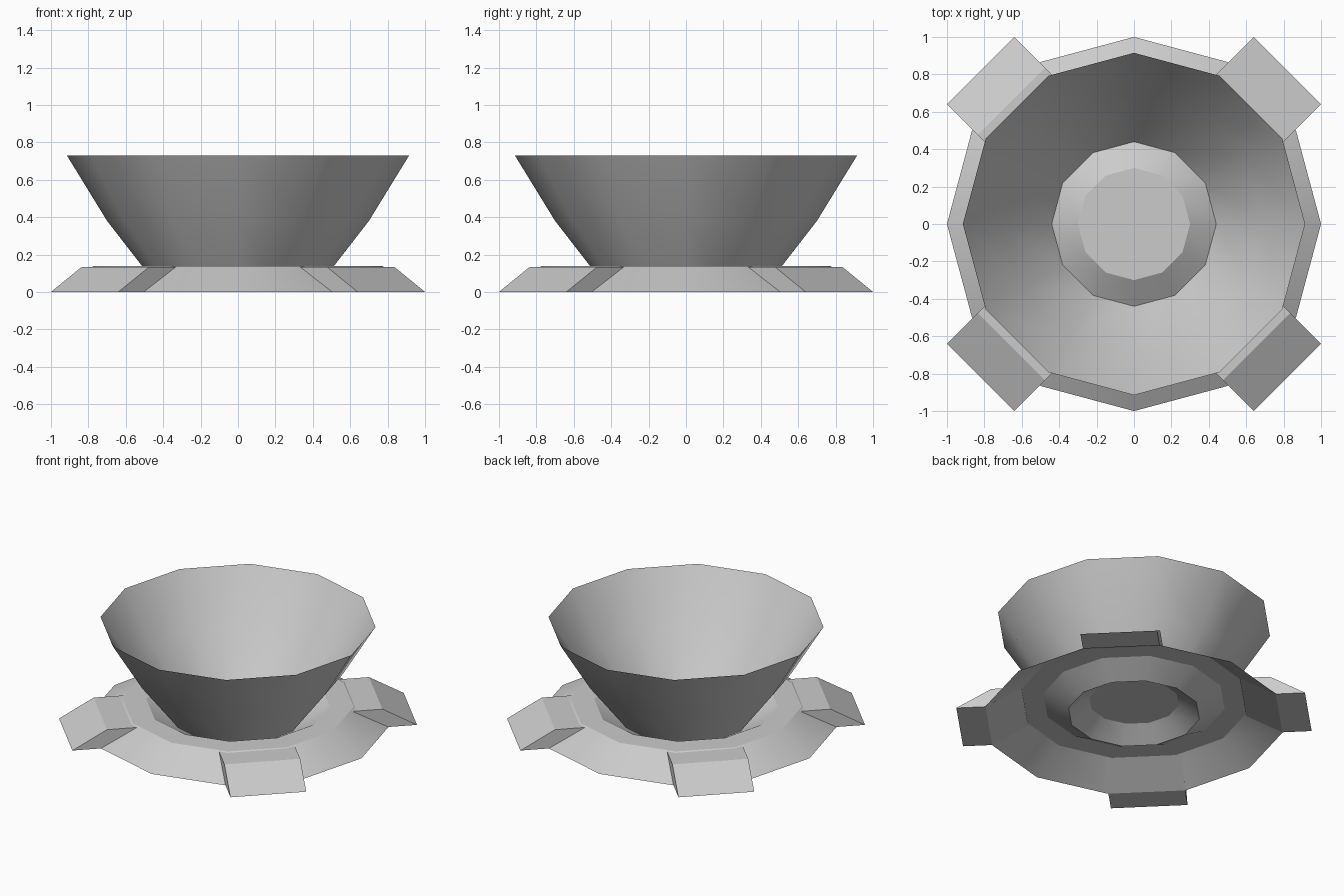
import bpy, bmesh, math
from mathutils import Matrix, Vector

old = bpy.data.objects.get("Cube")
if old:
    bpy.data.objects.remove(old, do_unlink=True)

SIDES = 12

grey = bpy.data.materials.new("plain_grey")
grey.use_nodes = True
grey.diffuse_color = (0.6, 0.6, 0.6, 1)
grey.node_tree.nodes["Principled BSDF"].inputs["Base Color"].default_value = (0.6, 0.6, 0.6, 1)


def add_object(name, bm):
    mesh = bpy.data.meshes.new(name)
    bm.to_mesh(mesh)
    bm.free()
    mesh.materials.append(grey)
    obj = bpy.data.objects.new(name, mesh)
    bpy.context.collection.objects.link(obj)
    return obj


def lathe(name, profile, cap=False):
    """Turn a (radius, height) profile into a thin twelve-sided shell."""
    bm = bmesh.new()
    rings = [[bm.verts.new((r * math.cos(i * math.tau / SIDES),
                            r * math.sin(i * math.tau / SIDES), z))
              for i in range(SIDES)] for r, z in profile]
    for a, b in zip(rings, rings[1:]):
        for i in range(SIDES):
            j = (i + 1) % SIDES
            bm.faces.new((a[i], a[j], b[j], b[i]))
    if cap:
        bm.faces.new(rings[-1])
    obj = add_object(name, bm)
    bpy.ops.object.select_all(action="DESELECT")
    obj.select_set(True)
    bpy.context.view_layer.objects.active = obj
    bpy.ops.object.shade_smooth_by_angle(angle=math.radians(28))
    return obj


def foot(name, angle):
    """Slanted block: a (radius, height) section extruded sideways."""
    section = [(0.966, 0), (1.16, 0), (0.927, 0.134), (0.725, 0.134)]
    bm = bmesh.new()
    face = bm.faces.new([bm.verts.new((r, -0.255, z)) for r, z in section])
    side = bmesh.ops.extrude_face_region(bm, geom=[face])["geom"]
    bmesh.ops.translate(bm, vec=Vector((0, 0.51, 0)),
                        verts=[v for v in side if isinstance(v, bmesh.types.BMVert)])
    bmesh.ops.recalc_face_normals(bm, faces=bm.faces[:])
    bm.transform(Matrix.Rotation(math.radians(angle), 4, "Z"))
    return add_object(name, bm)


# Flared bowl with a raised centre in its floor
lathe("bowl", [(0.915, 0.73), (0.70, 0.38), (0.44, 0.045), (0.30, 0.138)], cap=True)

# Sloped skirt with a flat rim that dips down to the bowl
lathe("base_skirt", [(1.0, 0), (0.77, 0.14), (0.61, 0.14), (0.44, 0.045)])

# Four feet on the diagonals
for label, angle in (("back_left", 45), ("back_right", 135),
                     ("front_right", 225), ("front_left", 315)):
    foot(label + "_foot", angle)
